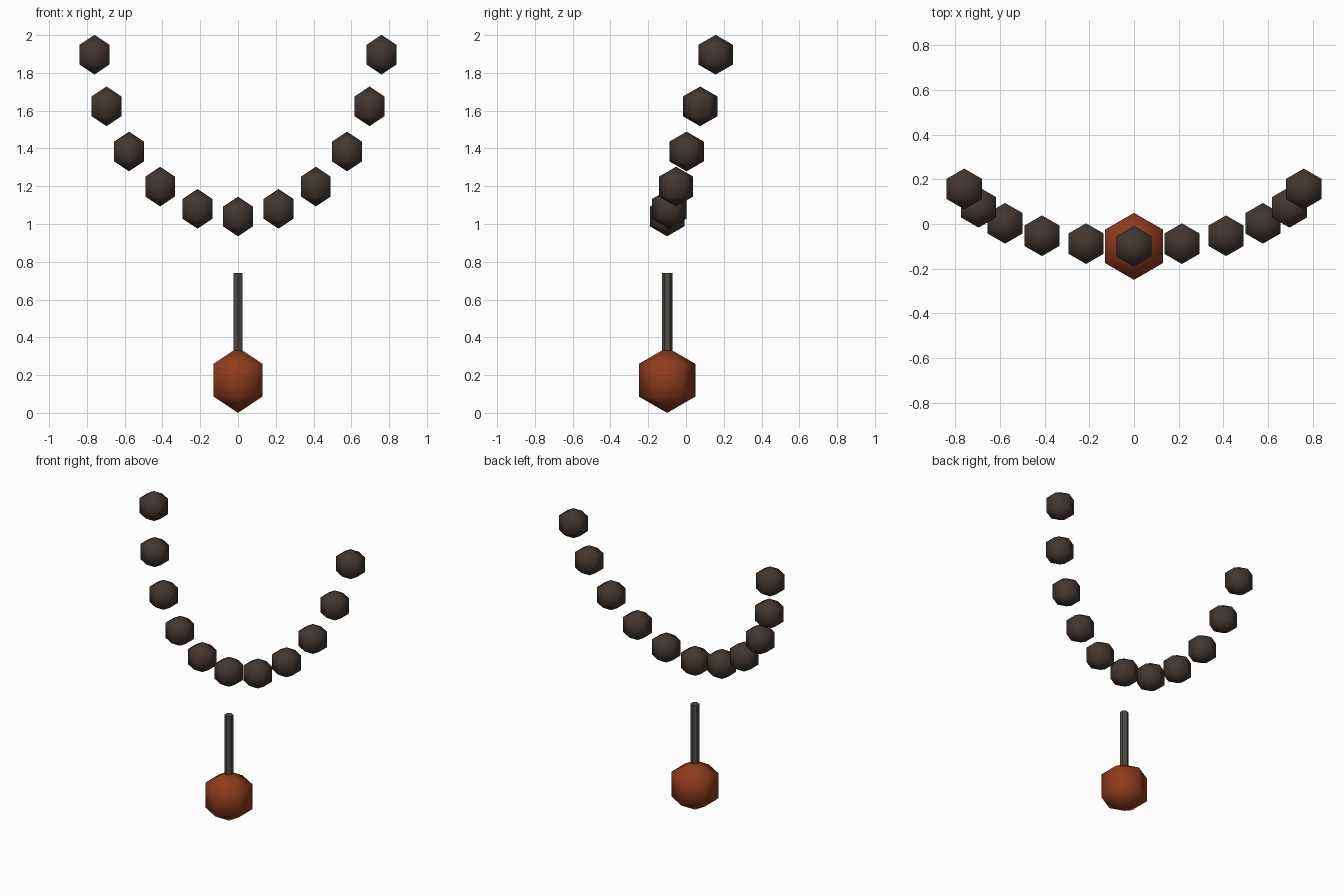
import bpy
from math import sin, cos, radians

if "Cube" in bpy.data.objects:
    bpy.data.objects.remove(bpy.data.objects["Cube"])


def material(name, color):
    m = bpy.data.materials.new(name)
    m.diffuse_color = (*color, 1)
    m.use_nodes = True
    m.node_tree.nodes["Principled BSDF"].inputs["Base Color"].default_value = m.diffuse_color
    return m


dark = material("dark_bead", (0.055, 0.038, 0.03))
rust = material("rust_pendant", (0.27, 0.045, 0.012))
metal = material("grey_rod", (0.075, 0.07, 0.06))


def ball(name, r, loc, mat):
    bpy.ops.mesh.primitive_uv_sphere_add(segments=6, ring_count=3, radius=r, location=loc)
    o = bpy.context.object
    o.name = name
    o.data.materials.append(mat)
    bpy.ops.object.shade_smooth()
    return o


# Strand of beads hanging in an elliptical arc that leans backwards
for i in range(-5, 6):
    a = radians(16.2 * i)
    rise = 1.015 * (1 - cos(a))
    ball(f"bead_{i + 6}", 0.105, (0.769 * sin(a), -0.1 + 0.3 * rise, 1.04 + rise), dark)

# Pendant ball at the bottom
ball("pendant_ball", 0.173, (0, -0.1, 0.173), rust)

# Six-sided rod rising from the pendant
z0, z1 = 0.3, 0.74
bpy.ops.mesh.primitive_cylinder_add(vertices=6, radius=0.028, depth=z1 - z0,
                                    location=(0, -0.1, (z0 + z1) / 2))
rod = bpy.context.object
rod.name = "pendant_rod"
rod.data.materials.append(metal)
